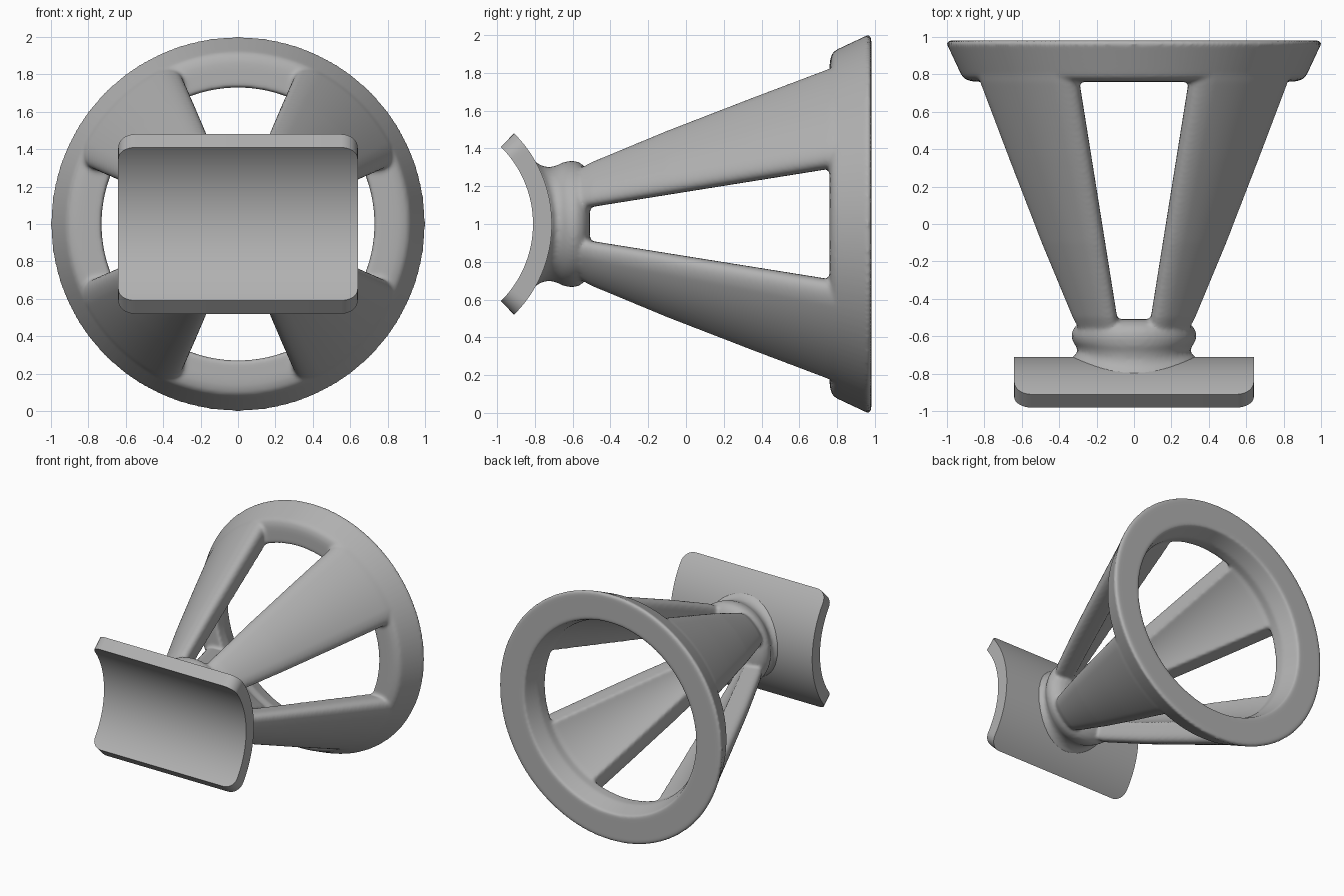
import bpy, bmesh
from math import sin, cos, pi, sqrt, radians

if "Cube" in bpy.data.objects:
    bpy.data.objects.remove(bpy.data.objects["Cube"])

ARC_Y, R_OUT, R_IN = -1.385, 0.675, 0.575   # saddle arc centre and radii

grey = bpy.data.materials.new("mid_grey")
grey.diffuse_color = (0.44, 0.44, 0.44, 1)
grey.use_nodes = True
grey.node_tree.nodes["Principled BSDF"].inputs["Base Color"].default_value = grey.diffuse_color


def loft(name, rings, wrap=False):
    """Skin consecutive closed rings; cap the ends unless wrapped."""
    bm = bmesh.new()
    vs = [[bm.verts.new(p) for p in ring] for ring in rings]
    n, m = len(vs[0]), len(vs)
    for i in range(m if wrap else m - 1):
        a, b = vs[i], vs[(i + 1) % m]
        for j in range(n):
            k = (j + 1) % n
            bm.faces.new((a[j], a[k], b[k], b[j]))
    if not wrap:
        bm.faces.new(vs[0][::-1])
        bm.faces.new(vs[-1])
    bmesh.ops.recalc_face_normals(bm, faces=bm.faces[:])
    me = bpy.data.meshes.new(name)
    bm.to_mesh(me)
    bm.free()
    me.materials.append(grey)
    ob = bpy.data.objects.new(name, me)
    bpy.context.collection.objects.link(ob)
    return ob


def circle(r, y, follow=0.0, n=128):
    """Ring round the y axis; follow bends it onto the saddle's back."""
    pts = []
    for i in range(n):
        a = 2 * pi * i / n
        z = r * cos(a)
        drop = sqrt(max(0, R_OUT ** 2 - z * z)) - R_OUT
        pts.append((r * sin(a), y + follow * drop, 1 + z))
    return pts


def activate(ob):
    bpy.ops.object.select_all(action='DESELECT')
    ob.select_set(True)
    bpy.context.view_layer.objects.active = ob


def apply_modifier(ob, kind, **settings):
    mod = ob.modifiers.new(kind.lower(), kind)
    for key, value in settings.items():
        setattr(mod, key, value)
    bpy.ops.object.modifier_apply(modifier=mod.name)


def strut_section(y, ro, ri, q):
    """Quarter-cone slice with parallel window sides and rounded outer edges."""
    t = (y + 0.5) / 1.25
    w, f = 0.09 + 0.2 * t, 0.09 + 0.04 * t
    f = min(f, ro * 0.26)
    zc = sqrt(ro * ro - w * w)
    p0, p1, p2 = (w, zc - f), (w, zc), (w + f, sqrt(ro * ro - (w + f) ** 2))
    half = []
    # inner arc from the middle to the window side
    for i in range(9):
        x = ri * 0.7071 + (w - ri * 0.7071) * i / 8
        half.append((x, sqrt(ri * ri - x * x)))
    # rounded outer edge
    for i in range(9):
        u = i / 8
        half.append(tuple((1 - u) ** 2 * a + 2 * u * (1 - u) * b + u * u * c
                          for a, b, c in zip(p0, p1, p2)))
    # outer arc to the middle
    for i in range(1, 9):
        x = p2[0] + (ro * 0.7071 - p2[0]) * i / 8
        half.append((x, sqrt(ro * ro - x * x)))
    pts = half + [(z, x) for x, z in half[-2:0:-1]]
    c, s = round(cos(q * pi / 2)), round(sin(q * pi / 2))
    return [(x * c - z * s, y, 1 + x * s + z * c) for x, z in pts]


# back rim
rim_profile = [(.775, .981), (.988, .981), (1.003, .968), (.929, .81),
               (.918, .788), (.90, .773), (.875, .764), (.84, .76),
               (.745, .76), (.731, .765), (.729, .775), (.73, .85)]
rim = loft("rim_and_struts", [circle(r, y) for r, y in rim_profile], wrap=True)

# four tapered struts
parts = []
stations = [(-.64, .27, .15), (-.56, .33, .185), (-.50, .365, .20), (-.1, .546, .364),
            (.35, .738, .548), (.76, .910, .715), (.80, .924, .745), (.90, .94, .80)]
for q in range(4):
    parts.append(loft(f"strut_{q + 1}", [strut_section(y, ro, ri, q)
                                         for y, ro, ri in stations]))

# hub with rounded collar flaring onto the saddle
hub_profile = [(.19, -.508, 0), (.24, -.511, 0), (.28, -.522, 0), (.313, -.545, 0),
               (.331, -.575, 0), (.335, -.60, .1), (.326, -.63, .25), (.308, -.655, .45),
               (.301, -.675, .7), (.306, -.693, .9), (.32, -.705, 1), (.335, -.711, 1),
               (.335, -.74, 1), (.15, -.74, 1), (.02, -.74, 1)]
parts.append(loft("hub", [circle(*p) for p in hub_profile]))

# fuse rim, struts and hub, then blend the joints softly
activate(rim)
for p in parts:
    apply_modifier(rim, 'BOOLEAN', operation='UNION', solver='EXACT', object=p)
for p in parts:
    bpy.data.objects.remove(p)
apply_modifier(rim, 'REMESH', mode='VOXEL', voxel_size=0.0125)
apply_modifier(rim, 'SMOOTH', factor=0.5, iterations=6)
rim.name = "rim_struts_and_hub"

# curved saddle plate with rounded corners
half_angle, corner, half_w = radians(45.3), 0.09, 0.64
turn = corner / 0.625
angles = [-half_angle + turn * (1 - cos(pi / 2 * i / 8)) for i in range(9)]
angles += [(-1 + 2 * i / 32) * (half_angle - turn) for i in range(1, 32)]
angles += [-a for a in angles[8::-1]]
slices = []
for a in angles:
    d = max(0, abs(a) - (half_angle - turn)) / turn
    w = half_w - corner + corner * sqrt(max(0, 1 - d * d))
    slices.append([(x, ARC_Y + r * cos(a), 1 + r * sin(a))
                   for x, r in ((-w, R_IN), (w, R_IN), (w, R_OUT), (-w, R_OUT))])
saddle = loft("saddle_plate", slices)

for ob in (rim, saddle):
    ob.data.materials.clear()
    ob.data.materials.append(grey)
    activate(ob)
    bpy.ops.object.shade_smooth_by_angle(angle=radians(35))
